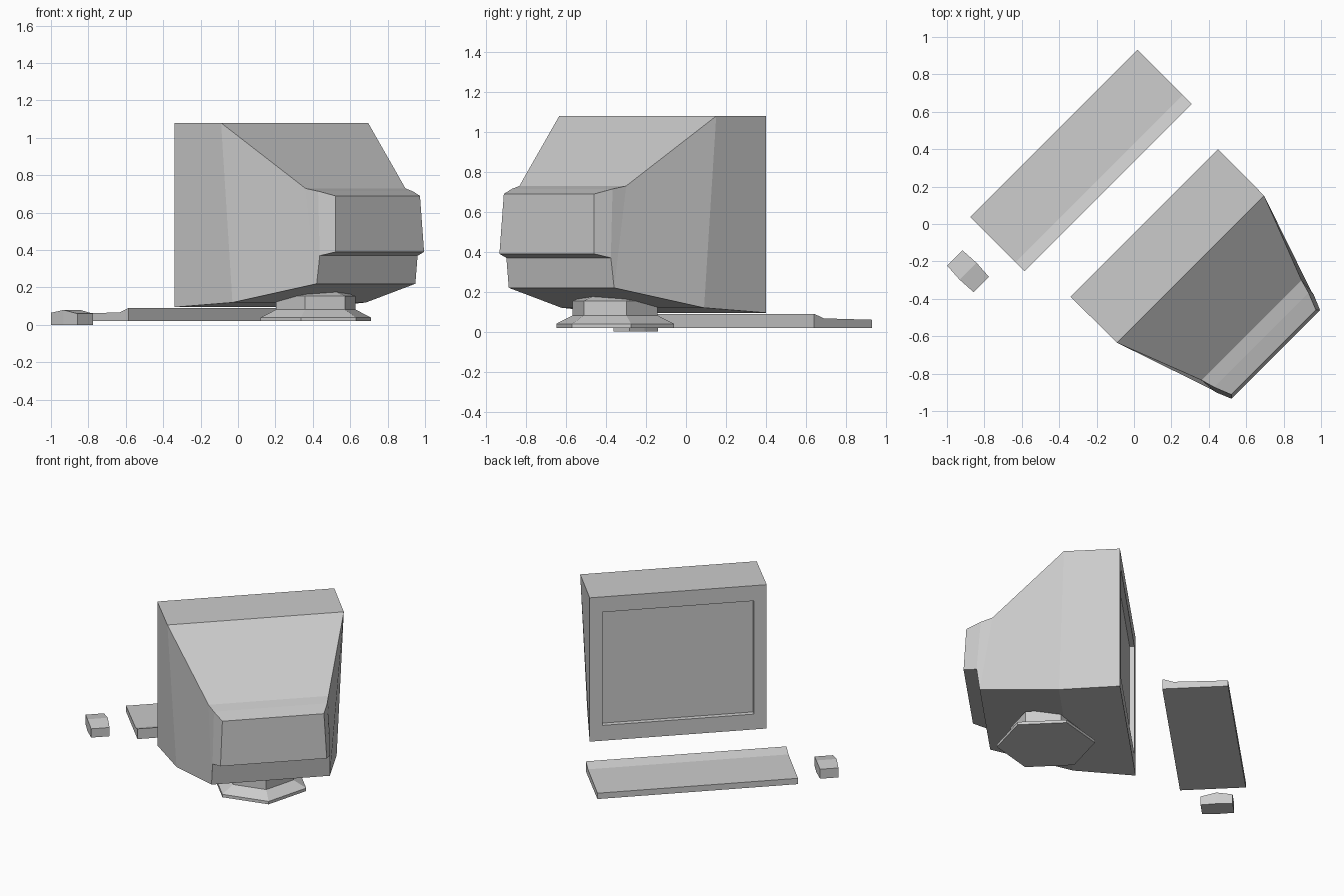
import bpy, bmesh
from math import pi, sin, cos
from mathutils import Vector

cube = bpy.data.objects.get("Cube")
if cube:
    bpy.data.objects.remove(cube)

grey = bpy.data.materials.new("plain_grey")
grey.use_nodes = True
COLOUR = (0.6, 0.6, 0.6, 1)
grey.diffuse_color = COLOUR
grey.node_tree.nodes["Principled BSDF"].inputs["Base Color"].default_value = COLOUR


def finish(name, bm, x=0, y=0):
    """Parts are built square to the screen, then the whole set is turned 45 degrees."""
    bmesh.ops.translate(bm, verts=bm.verts, vec=(x, y, 0))
    bmesh.ops.recalc_face_normals(bm, faces=bm.faces)
    mesh = bpy.data.meshes.new(name)
    bm.to_mesh(mesh)
    bm.free()
    mesh.materials.append(grey)
    obj = bpy.data.objects.new(name, mesh)
    obj.rotation_euler.z = pi / 4
    bpy.context.collection.objects.link(obj)
    return obj


def symmetric_solid(profile, sides):
    """Profile points are (depth, height, half width); sides lists the end faces."""
    bm = bmesh.new()
    left, right = [[bm.verts.new((s * w, y, z)) for y, z, w in profile] for s in (1, -1)]
    strips = []
    for i in range(len(profile)):
        j = (i + 1) % len(profile)
        strips.append(bm.faces.new((left[i], left[j], right[j], right[i])))
    for row in (left, right):
        for side in sides:
            bm.faces.new([row[i] for i in side])
    bmesh.ops.recalc_face_normals(bm, faces=bm.faces)
    return bm, strips


# Monitor case: bezel, tapering hood, rear box and sloped underside
case = [(-0.035, 0.095, 0.558), (-0.035, 1.08, 0.558), (-0.385, 1.08, 0.556),
        (-0.845, 0.73, 0.378), (-0.92, 0.715, 0.357), (-1.013, 0.69, 0.32),
        (-1.029, 0.39, 0.335), (-0.945, 0.37, 0.37), (-0.925, 0.22, 0.373),
        (-0.42, 0.12, 0.505)]
bm, strips = symmetric_solid(case, [(0, 1, 2, 9), (2, 3, 8, 9), (3, 4, 7, 8), (4, 5, 6, 7)])

# Recessed screen
screen = strips[0]
bmesh.ops.inset_individual(bm, faces=[screen], thickness=0.113)
middle = screen.calc_center_median().z
for v in screen.verts:
    v.co.z += 0.025 if v.co.z < middle else -0.025
bmesh.ops.inset_individual(bm, faces=[screen], thickness=0.002, depth=-0.03)
finish("monitor_case", bm, x=0.043)

# Swivel stand: six-sided rings from foot to neck
bm = bmesh.new()
rings = []
for radius, z in [(0.305, 0.02), (0.305, 0.04), (0.22, 0.082), (0.22, 0.155), (0.13, 0.185)]:
    rings.append([bm.verts.new((radius * sin(k * pi / 3), radius * cos(k * pi / 3), z))
                  for k in range(6)])
for low, high in zip(rings, rings[1:]):
    for k in range(6):
        n = (k + 1) % 6
        bm.faces.new((low[k], low[n], high[n], high[k]))
bm.faces.new(rings[0])
bm.faces.new(rings[-1])
finish("swivel_stand", bm, x=0.043, y=-0.545)

# Keyboard with a raised back edge
W = 0.632
keys = [(0.235, 0.02, W), (0.235, 0.09, W), (0.304, 0.067, W), (0.645, 0.06, W), (0.645, 0.02, W)]
bm, _ = symmetric_solid(keys, [(0, 1, 2), (0, 2, 3, 4)])
finish("keyboard", bm, x=0.04)

# Mouse with a ridge across the middle
mouse = [(-0.1, 0, 0.058), (-0.1, 0.06, 0.058), (0, 0.08, 0.064),
         (0.1, 0.065, 0.058), (0.1, 0, 0.058), (0, 0, 0.064)]
bm, _ = symmetric_solid(mouse, [(0, 1, 2, 5), (5, 2, 3, 4)])
finish("mouse", bm, x=-0.806, y=0.449)
